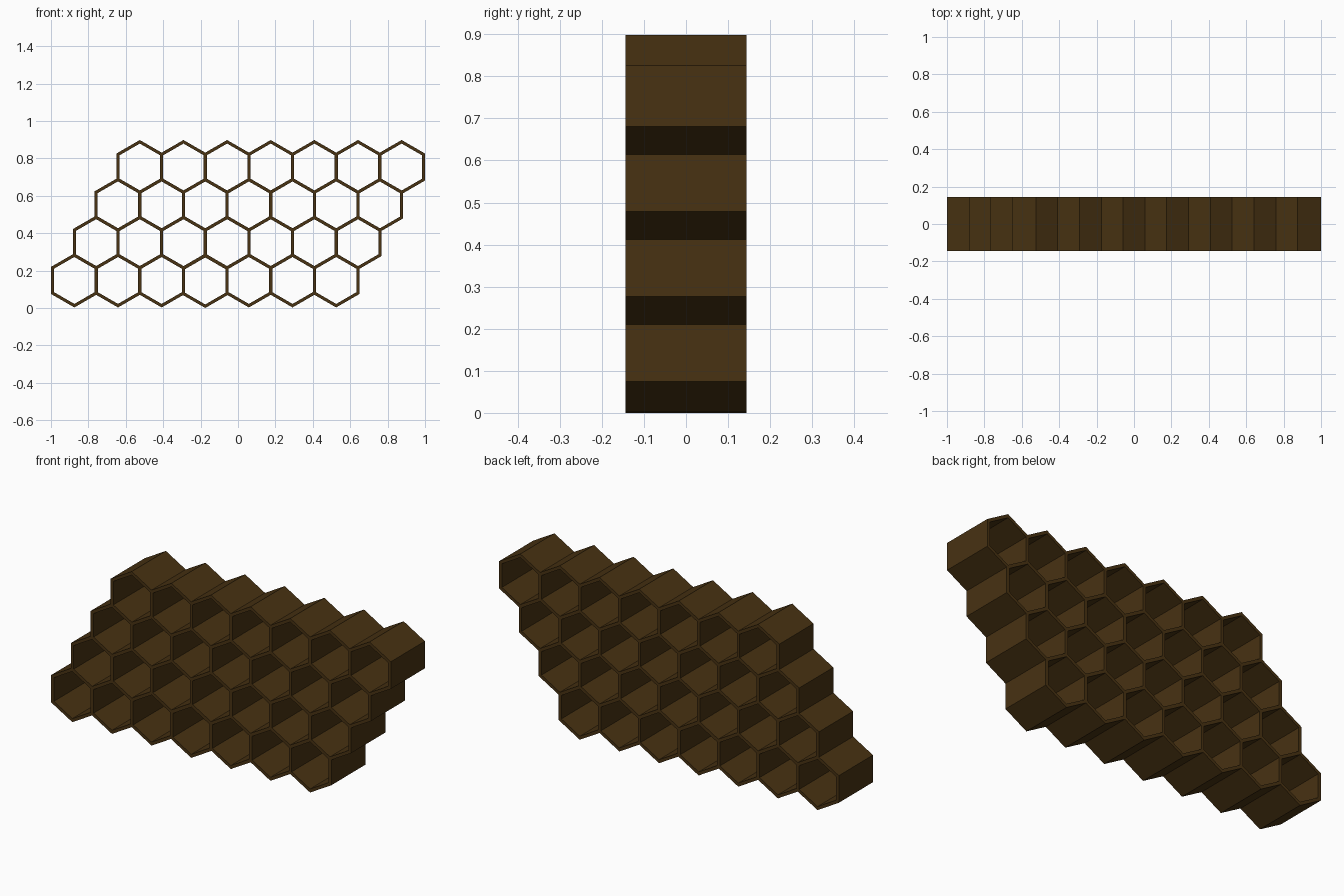
import bpy, bmesh, math

if "Cube" in bpy.data.objects:
    bpy.data.objects.remove(bpy.data.objects["Cube"])

PITCH = 0.2333                       # spacing of cells along a row
ROW = PITCH * math.sqrt(3) / 2       # spacing of rows
R_OUT, R_IN = 0.1445, 0.1255         # hexagon corner radii
DEPTH = 0.287
COLS, ROWS = 7, 4
TOP = 0.898

wax = bpy.data.materials.new("dark_wax")
wax.diffuse_color = (0.065, 0.032, 0.006, 1)
wax.use_nodes = True
wax.node_tree.nodes["Principled BSDF"].inputs["Base Color"].default_value = wax.diffuse_color

# One open hexagonal tube running front to back
mesh = bpy.data.meshes.new("hexagon_cell")
bm = bmesh.new()


def ring(r, y):
    angles = [math.radians(30 + 60 * i) for i in range(6)]
    return [bm.verts.new((r * math.cos(a), y, r * math.sin(a))) for a in angles]


h = DEPTH / 2
loops = [ring(R_OUT, -h), ring(R_OUT, h), ring(R_IN, h), ring(R_IN, -h)]
for a, b in zip(loops, loops[1:] + loops[:1]):
    for i in range(6):
        j = (i + 1) % 6
        bm.faces.new((a[i], a[j], b[j], b[i]))
bmesh.ops.recalc_face_normals(bm, faces=bm.faces)
bm.to_mesh(mesh)
bm.free()
mesh.materials.append(wax)

# Staggered rows, each shifted half a cell to the right of the one below
x0 = -(COLS - 1 + (ROWS - 1) / 2) * PITCH / 2
for r in range(ROWS):
    for c in range(COLS):
        cell = bpy.data.objects.new(f"cell_row{r + 1}_{c + 1}", mesh)
        z = TOP - R_OUT - (ROWS - 1 - r) * ROW
        if (r, c) == (0, 3):         # lowest cell touches the ground
            z = R_OUT
        cell.location = (x0 + (c + r / 2) * PITCH, 0, z)
        bpy.context.collection.objects.link(cell)
